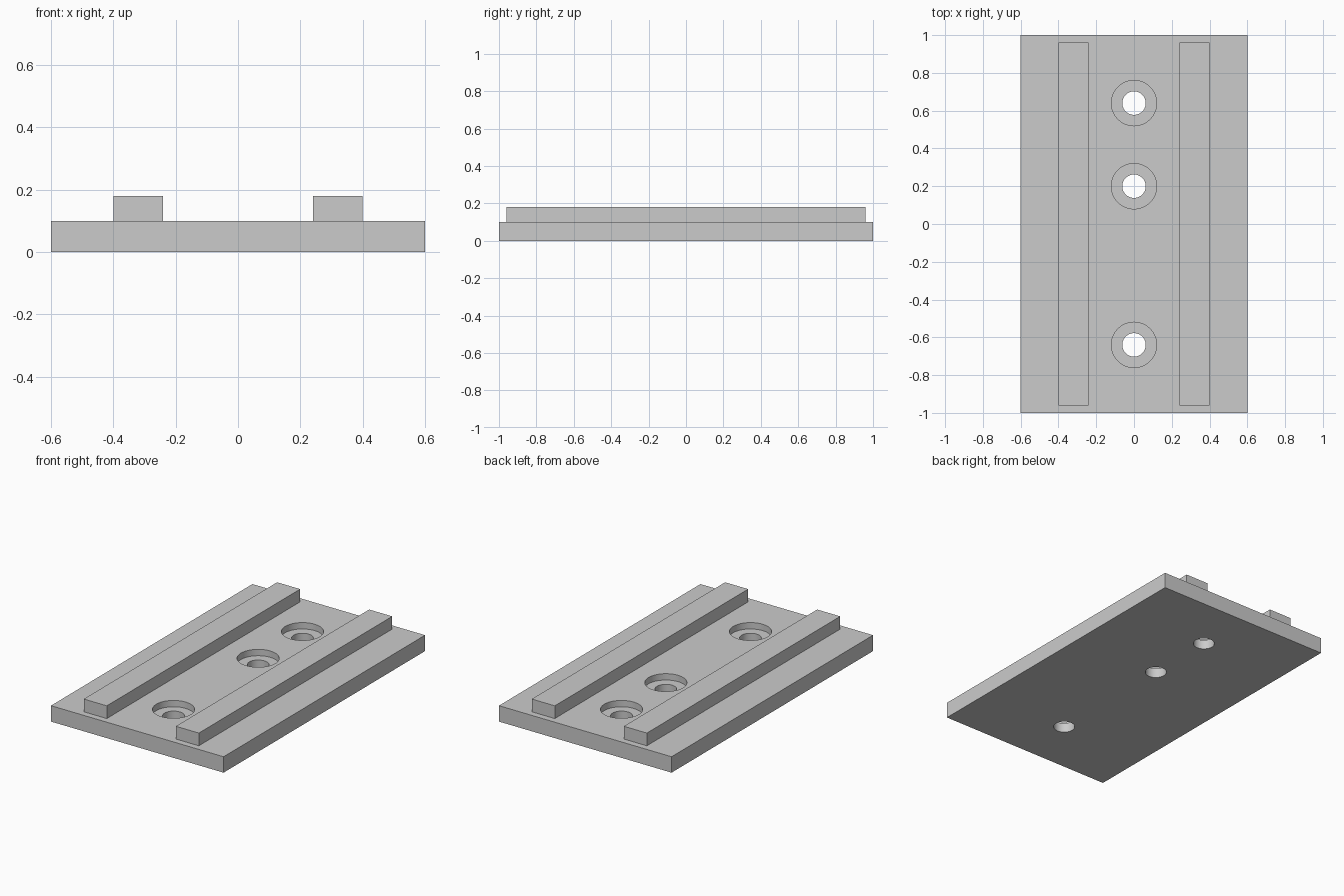
import bpy
import math

cube = bpy.data.objects.get("Cube")
if cube:
    bpy.data.objects.remove(cube, do_unlink=True)

PLATE_TOP = 0.10
RAIL_TOP = 0.18
BORE_FLOOR = 0.06

grey = bpy.data.materials.new("plain grey")
grey.use_nodes = True
colour = (0.6, 0.6, 0.6, 1)
grey.diffuse_color = colour
grey.node_tree.nodes["Principled BSDF"].inputs["Base Color"].default_value = colour


def box(name, x, width, length, bottom, top):
    bpy.ops.mesh.primitive_cube_add(size=1, location=(x, 0, (bottom + top) / 2))
    obj = bpy.context.object
    obj.name = name
    obj.scale = (width, length, top - bottom)
    bpy.ops.object.transform_apply(location=False, rotation=False, scale=True)
    obj.data.materials.append(grey)
    return obj


def drill(target, y, radius, bottom, top):
    """Cut one round vertical hole into the target."""
    bpy.ops.mesh.primitive_cylinder_add(
        vertices=64, radius=radius, depth=top - bottom,
        location=(0, y, (bottom + top) / 2))
    cutter = bpy.context.object
    cutter.name = "hole_cutter"
    cutter.hide_render = True
    cutter.data.materials.append(grey)
    bpy.context.view_layer.objects.active = target
    cut = target.modifiers.new("hole", 'BOOLEAN')
    cut.operation = 'DIFFERENCE'
    cut.solver = 'EXACT'
    cut.object = cutter
    bpy.ops.object.modifier_apply(modifier=cut.name)
    bpy.data.objects.remove(cutter, do_unlink=True)


# Base plate with three counterbored screw holes
plate = box("base_plate", 0, 1.2, 2.0, 0, PLATE_TOP)
for hole_y in (0.64, 0.2, -0.64):
    drill(plate, hole_y, 0.12, BORE_FLOOR, PLATE_TOP + 0.1)
    drill(plate, hole_y, 0.062, -0.1, PLATE_TOP + 0.1)

bpy.ops.object.select_all(action='DESELECT')
plate.select_set(True)
bpy.context.view_layer.objects.active = plate
bpy.ops.object.shade_smooth_by_angle(angle=math.radians(30))

# Pair of guide rails
for name, side in (("left_rail", 1), ("right_rail", -1)):
    box(name, side * 0.32, 0.16, 1.92, PLATE_TOP, RAIL_TOP)
